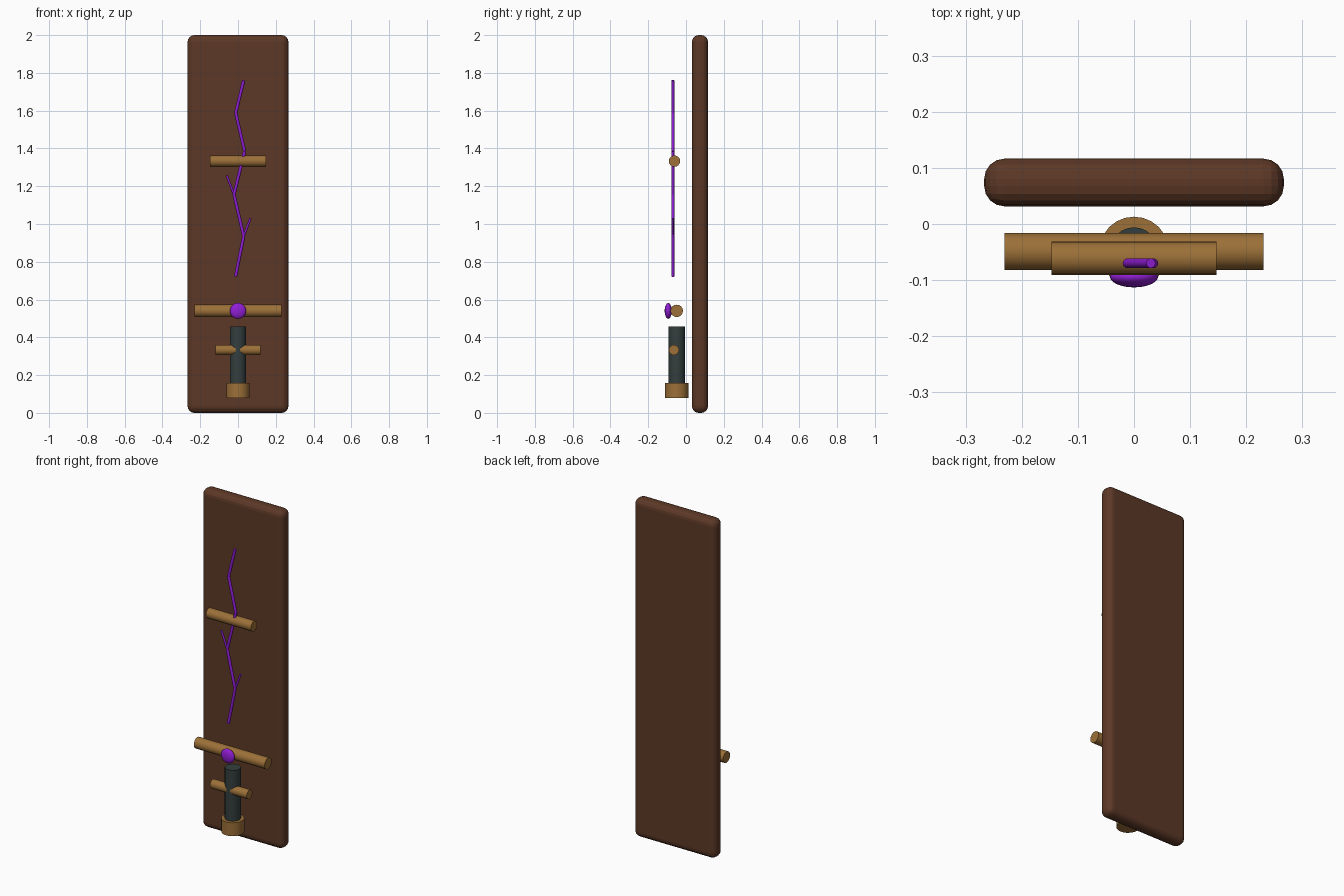
import bpy, math
from mathutils import Vector

if "Cube" in bpy.data.objects:
    bpy.data.objects.remove(bpy.data.objects["Cube"])


def srgb(r, g, b):
    f = lambda c: c / 12.92 if c <= 0.04045 else ((c + 0.055) / 1.055) ** 2.4
    return (f(r / 255), f(g / 255), f(b / 255), 1)


def material(name, rgb):
    m = bpy.data.materials.new(name)
    m.diffuse_color = srgb(*rgb)
    m.use_nodes = True
    m.node_tree.nodes["Principled BSDF"].inputs["Base Color"].default_value = m.diffuse_color
    return m


brown = material("dark_wood", (92, 56, 38))
bronze = material("bronze", (156, 112, 56))
slate = material("dark_slate", (52, 62, 62))
purple = material("purple", (146, 30, 214))


def finish(name, mat, smooth=False):
    ob = bpy.context.object
    ob.name = name
    ob.data.materials.append(mat)
    if smooth:
        bpy.ops.object.shade_smooth_by_angle(angle=math.radians(40))
    return ob


def rod(name, a, b, radius, mat, sides=16):
    """Cylinder running from point a to point b."""
    a, b = Vector(a), Vector(b)
    d = b - a
    bpy.ops.mesh.primitive_cylinder_add(
        vertices=sides, radius=radius, depth=d.length, location=(a + b) / 2,
        rotation=d.to_track_quat('Z', 'Y').to_euler())
    return finish(name, mat, True)


# Backing board with rounded edges
bpy.ops.mesh.primitive_cube_add(size=1, location=(0, 0.074, 1))
board = finish("backing_board", brown)
board.scale = (0.534, 0.085, 2)
bpy.ops.object.transform_apply(location=False, rotation=False, scale=True)
bev = board.modifiers.new("rounded_edges", 'BEVEL')
bev.width, bev.segments = 0.036, 4

# Handle: pommel and grip
rod("pommel", (0, -0.049, 0.078), (0, -0.049, 0.157), 0.062, bronze, 24)
rod("grip", (0, -0.049, 0.12), (0, -0.049, 0.457), 0.043, slate, 24)

# Horizontal bars: name, half length, y, z, radius
for name, half, y, z, r in (("grip_bar", 0.12, -0.064, 0.333, 0.027),
                            ("guard", 0.231, -0.049, 0.54, 0.033),
                            ("upper_bar", 0.147, -0.061, 1.333, 0.03)):
    rod(name, (-half, y, z), (half, y, z), r, bronze)

# Flattened gem on the guard
bpy.ops.mesh.primitive_uv_sphere_add(segments=24, ring_count=14, radius=1,
                                     location=(0, -0.094, 0.54))
gem = finish("gem", purple, True)
gem.scale = (0.043, 0.019, 0.042)

# Zigzag crack with two side branches (x, z)
main = [(-0.013, 0.722), (0.03, 0.935), (-0.021, 1.156),
        (0.035, 1.385), (-0.012, 1.588), (0.03, 1.76)]
branches = [[main[1], (0.066, 1.03)], [main[2], (-0.06, 1.257)]]
segments = list(zip(main, main[1:])) + branches
for i, ((x0, z0), (x1, z1)) in enumerate(segments):
    rod(f"crack_{i + 1}", (x0, -0.07, z0), (x1, -0.07, z1),
        0.0085 if i < 5 else 0.006, purple, 10)
